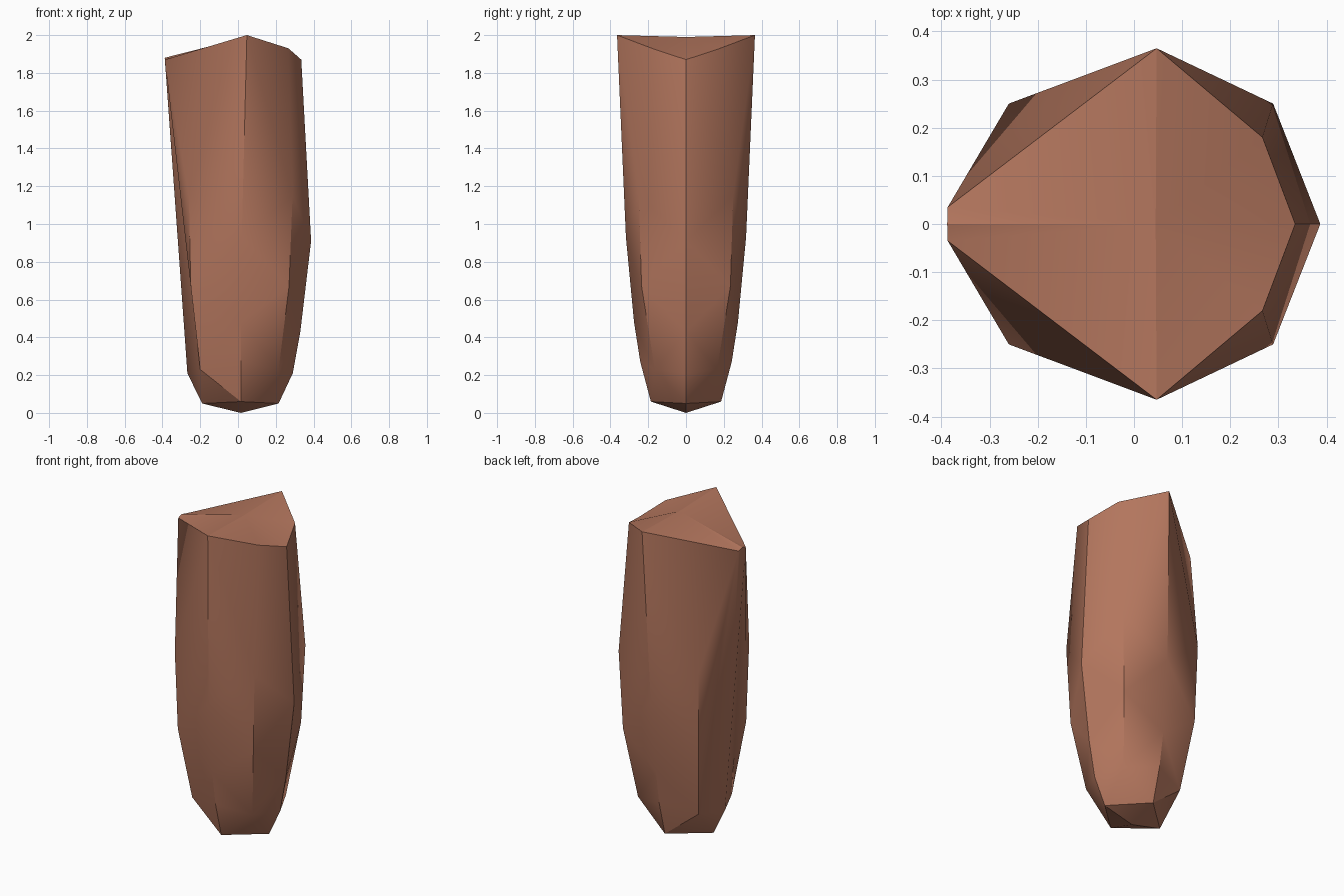
import bpy, bmesh, math

if "Cube" in bpy.data.objects:
    bpy.data.objects.remove(bpy.data.objects["Cube"])

# Vertical columns of the back half (y >= 0), listed from top to base
right = [(.335, 0, 1.87), (.387, 0, .91), (.33, 0, .43), (.29, 0, .21)]
diag_r = [(.267, .18, 1.93), (.289, .25, 1.15), (.27, .235, .67), (.215, .165, .23)]
side = [(.047, .365, 2.0), (.02, .318, .93), (.015, .275, .48), (.015, .242, .27)]
diag_l = [(-.387, .035, 1.87), (-.26, .25, 1.15), (-.25, .235, .67), (-.2, .165, .23)]
left_top, left_base = (-.388, 0, 1.88), (-.268, 0, .21)
foot_r, foot_s, foot_l = (.215, 0, .05), (.015, .186, .06), (-.19, 0, .05)
tip, crown = (.015, 0, 0), (.045, 0, 1.99)

tris = []


def strip(axis, diag):
    for i in range(3):
        tris.append((axis[i], diag[i], diag[i + 1]))
        tris.append((axis[i], diag[i + 1], axis[i + 1]))


# Faceted walls
strip(right, diag_r)
strip(side, diag_r)
strip(side, diag_l)

# Long narrow strip on the left
tris += [(left_top, diag_l[0], left_base), (diag_l[0], diag_l[3], left_base),
         (diag_l[0], diag_l[2], diag_l[3])]
tris.remove((side[0], diag_l[1], side[1]))
tris.append((side[0], diag_l[1], side[1]))
tris.append((diag_l[0], diag_l[1], diag_l[2]))

# Top cap
tris += [(crown, right[0], diag_r[0]), (crown, diag_r[0], side[0]),
         (crown, side[0], diag_l[0]), (crown, diag_l[0], left_top)]

# Rounded bottom
for a, d, f in ((right[3], diag_r[3], foot_r), (left_base, diag_l[3], foot_l)):
    tris += [(a, d, f), (d, foot_s, f), (d, side[3], foot_s), (tip, f, foot_s)]

# Drop accidental duplicates, then mirror front to back and weld
bm = bmesh.new()
cache = {}


def vert(p, s):
    key = (p[0], p[1] * s + 0.0, p[2])
    if key not in cache:
        cache[key] = bm.verts.new(key)
    return cache[key]


for s in (1, -1):
    for t in tris:
        vs = [vert(p, s) for p in t]
        if not bm.faces.get(vs):
            bm.faces.new(vs)
bmesh.ops.recalc_face_normals(bm, faces=bm.faces)

mesh = bpy.data.meshes.new("body")
bm.to_mesh(mesh)
bm.free()
body = bpy.data.objects.new("body", mesh)
bpy.context.collection.objects.link(body)

# Clay colour
mat = bpy.data.materials.new("clay")
mat.diffuse_color = (.45, .18, .11, 1)
mat.use_nodes = True
mat.node_tree.nodes["Principled BSDF"].inputs["Base Color"].default_value = mat.diffuse_color
mesh.materials.append(mat)

bpy.context.view_layer.objects.active = body
body.select_set(True)
bpy.ops.object.shade_smooth_by_angle(angle=math.radians(30))
